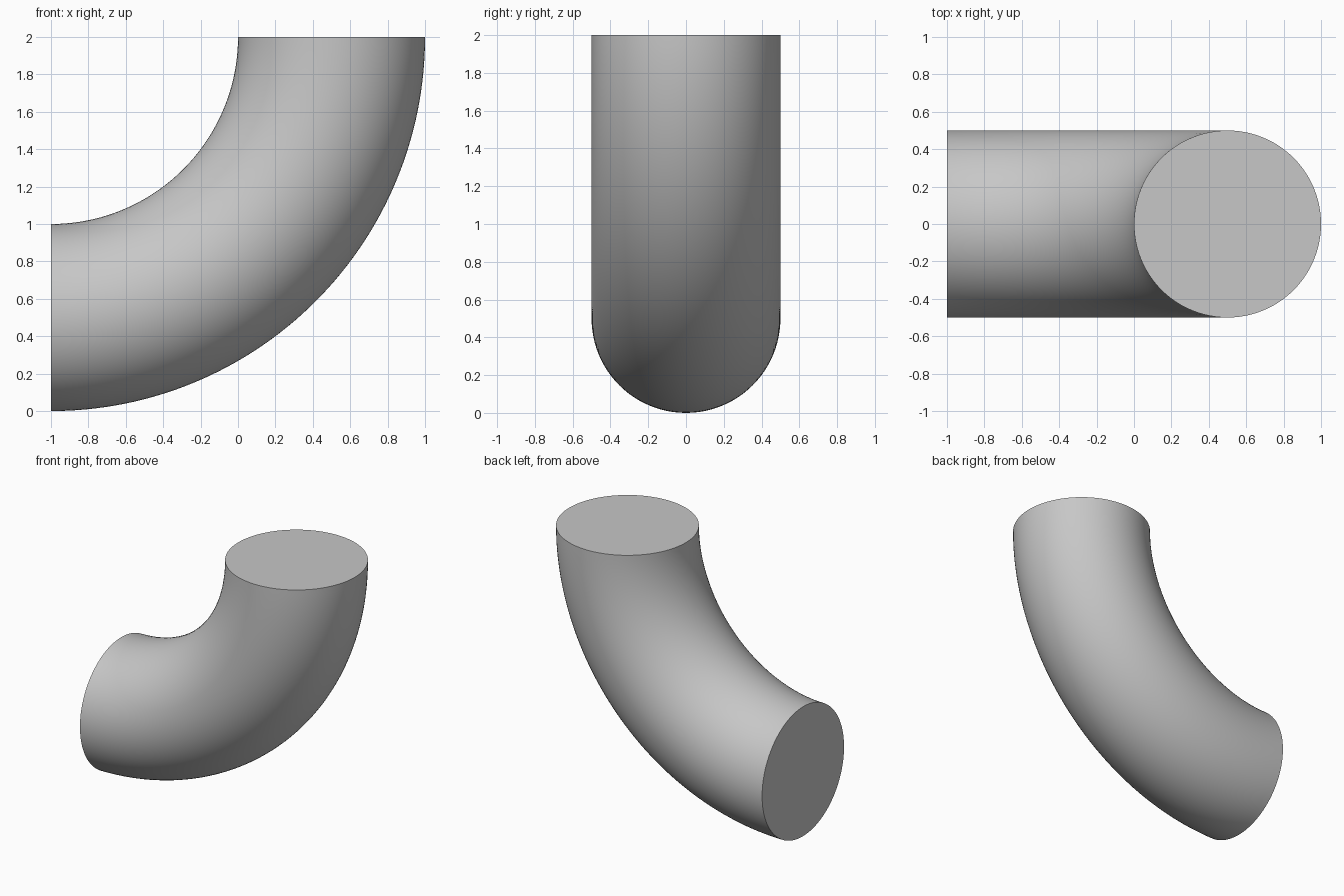
import bpy
import bmesh
from math import radians
from mathutils import Matrix, Vector

if "Cube" in bpy.data.objects:
    bpy.data.objects.remove(bpy.data.objects["Cube"], do_unlink=True)

RADIUS, WALL = 0.5, 0.013
SIDES, STEPS = 96, 64
BEND_CENTRE = Vector((-1, 0, 2))

# Plain grey metal
grey = bpy.data.materials.new("pipe_grey")
grey.use_nodes = True
colour = (0.57, 0.57, 0.57, 1)
grey.diffuse_color = colour
grey.node_tree.nodes["Principled BSDF"].inputs["Base Color"].default_value = colour

bm = bmesh.new()


def sweep_wall(radius):
    """Sweep a circle through the quarter bend."""
    ring = bmesh.ops.create_circle(
        bm, segments=SIDES, radius=radius,
        matrix=Matrix.Translation((0.5, 0, 2)))["verts"]
    edges = list({e for v in ring for e in v.link_edges})
    bmesh.ops.spin(bm, geom=ring + edges, cent=BEND_CENTRE, axis=(0, 1, 0),
                   angle=radians(90), steps=STEPS, use_duplicate=False)


# Outer and inner walls
sweep_wall(RADIUS)
sweep_wall(RADIUS - WALL)

# Flat rims joining the walls at both open ends
open_edges = [e for e in bm.edges if e.is_boundary]
top_rim = [e for e in open_edges if all(abs(v.co.z - 2) < 1e-4 for v in e.verts)]
side_rim = [e for e in open_edges if all(abs(v.co.x + 1) < 1e-4 for v in e.verts)]
for rim in (top_rim, side_rim):
    bmesh.ops.bridge_loops(bm, edges=rim)

bmesh.ops.recalc_face_normals(bm, faces=bm.faces[:])
mesh = bpy.data.meshes.new("pipe_elbow")
bm.to_mesh(mesh)
bm.free()
mesh.materials.append(grey)

# Elbow object with smooth walls and crisp rims
elbow = bpy.data.objects.new("pipe_elbow", mesh)
bpy.context.collection.objects.link(elbow)
bpy.ops.object.select_all(action="DESELECT")
elbow.select_set(True)
bpy.context.view_layer.objects.active = elbow
bpy.ops.object.shade_smooth_by_angle(angle=radians(30))
